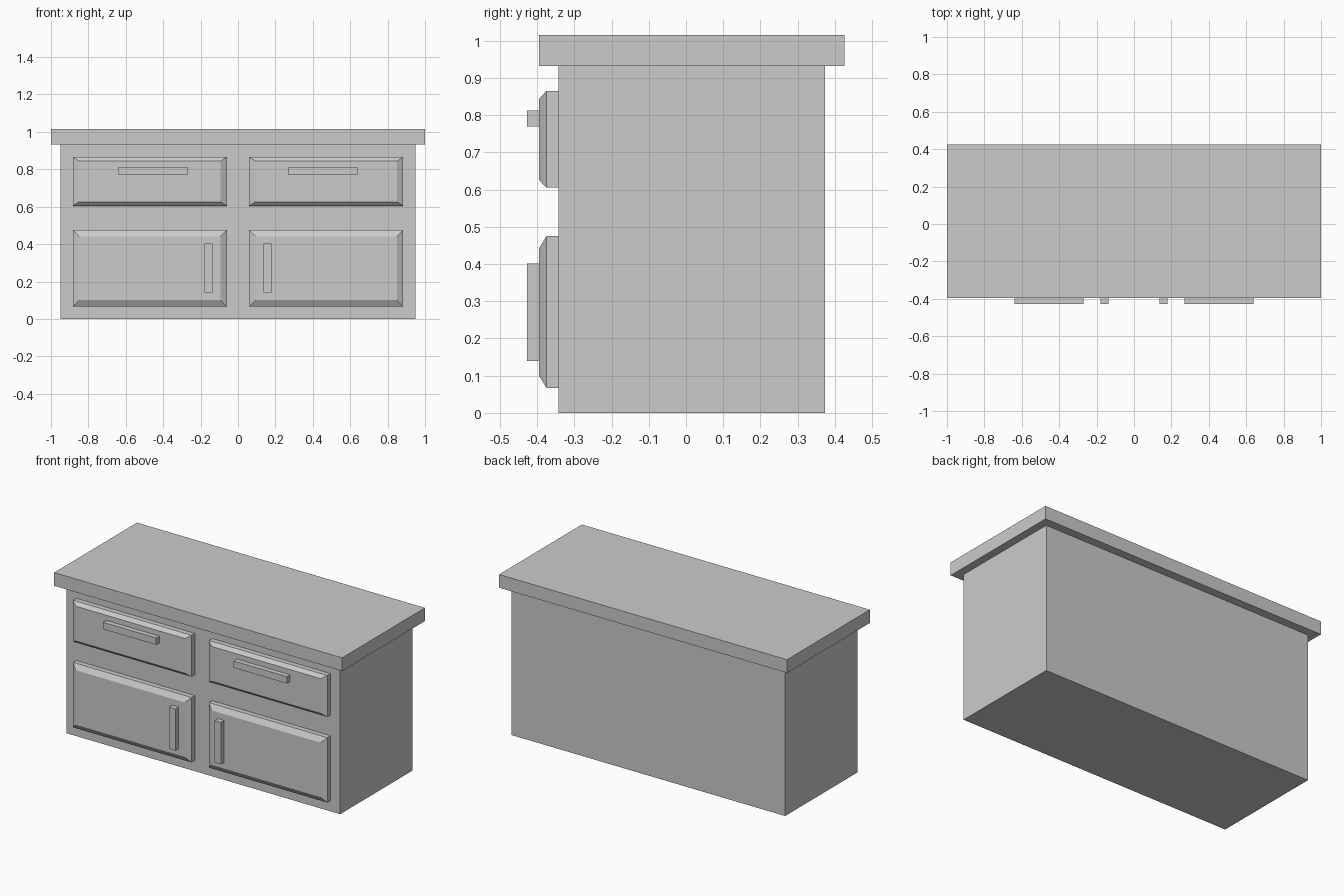
import bpy, bmesh

if "Cube" in bpy.data.objects:
    bpy.data.objects.remove(bpy.data.objects["Cube"])


def box(name, lo, hi):
    """Axis-aligned box between two corners."""
    bm = bmesh.new()
    bmesh.ops.create_cube(bm, size=1)
    for v in bm.verts:
        v.co = [l + (c + 0.5) * (h - l) for l, h, c in zip(lo, hi, v.co)]
    return finish(name, bm)


def raised_panel(name, x0, x1, z0, z1, inset_x, inset_z):
    """Panel with a straight rim and a bevelled front face."""
    bm = bmesh.new()
    rings = []
    for y, ix, iz in ((-0.343, 0, 0), (-0.375, 0, 0), (-0.395, inset_x, inset_z)):
        rings.append([bm.verts.new(p) for p in (
            (x0 + ix, y, z0 + iz), (x1 - ix, y, z0 + iz),
            (x1 - ix, y, z1 - iz), (x0 + ix, y, z1 - iz))])
    for a, b in zip(rings, rings[1:]):
        for i in range(4):
            j = (i + 1) % 4
            bm.faces.new((a[i], a[j], b[j], b[i]))
    bm.faces.new(rings[0])
    bm.faces.new(rings[-1])
    bmesh.ops.recalc_face_normals(bm, faces=bm.faces)
    return finish(name, bm)


def finish(name, bm):
    mesh = bpy.data.meshes.new(name)
    bm.to_mesh(mesh)
    bm.free()
    ob = bpy.data.objects.new(name, mesh)
    bpy.context.collection.objects.link(ob)
    return ob


# Carcass and overhanging worktop
box("cabinet_body", (-0.95, -0.343, 0), (0.95, 0.373, 0.932))
box("worktop", (-1, -0.395, 0.932), (1, 0.426, 1.015))

# Right-hand drawer and door, with handles, mirrored to the left
fronts = [
    raised_panel("drawer_fronts", 0.06, 0.883, 0.605, 0.865, 0.033, 0.021),
    raised_panel("door_fronts", 0.06, 0.883, 0.067, 0.475, 0.033, 0.033),
    box("drawer_handles", (0.269, -0.427, 0.769), (0.638, -0.395, 0.812)),
    box("door_handles", (0.136, -0.427, 0.14), (0.18, -0.395, 0.402)),
]
for ob in fronts:
    ob.modifiers.new("mirror", 'MIRROR').use_axis = (True, False, False)
